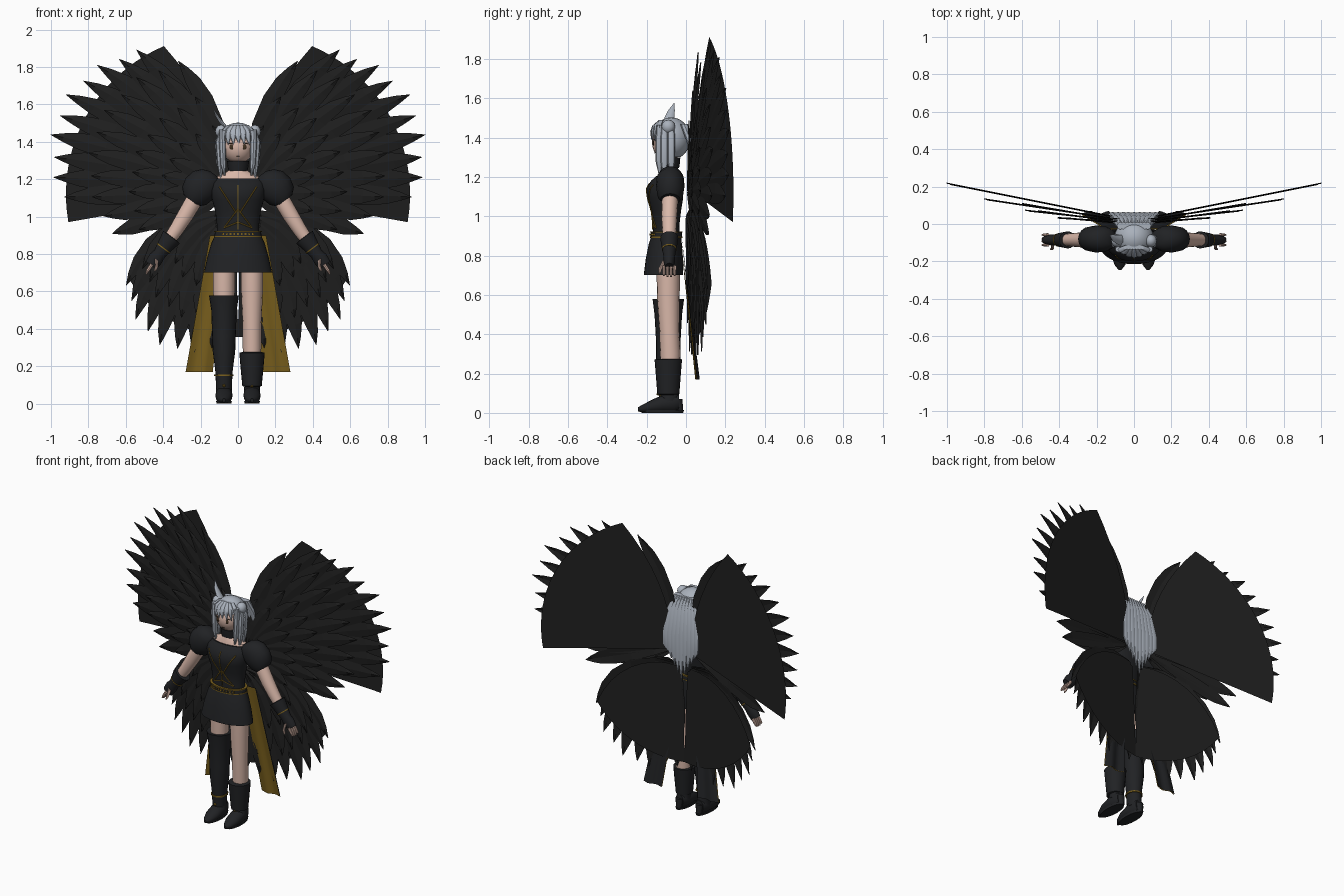
import bpy, bmesh, math
from mathutils import Vector as V

if "Cube" in bpy.data.objects:
    bpy.data.objects.remove(bpy.data.objects["Cube"])

def mat(name, rgb):
    m = bpy.data.materials.new(name)
    m.diffuse_color = (*rgb, 1)
    m.use_nodes = True
    m.node_tree.nodes["Principled BSDF"].inputs["Base Color"].default_value = m.diffuse_color
    return m

FEATHER = mat("feather_black", (.014, .014, .014))
CLOTH = mat("cloth_black", (.015, .016, .018))
GOLD = mat("gold", (.20, .12, .013))
SKIN = mat("skin", (.70, .48, .40))
HAIR = mat("silver_hair", (.40, .44, .50))
EYE = mat("eye_brown", (.05, .03, .015))
X, Y, Z = V((1, 0, 0)), V((0, 1, 0)), V((0, 0, 1))

def obj(name, bm, m, smooth=True, recalc=True):
    if recalc:
        bmesh.ops.recalc_face_normals(bm, faces=bm.faces)
    me = bpy.data.meshes.new(name)
    bm.to_mesh(me)
    bm.free()
    me.materials.append(m)
    o = bpy.data.objects.new(name, me)
    bpy.context.collection.objects.link(o)
    if smooth:
        bpy.ops.object.select_all(action='DESELECT')
        o.select_set(True)
        bpy.context.view_layer.objects.active = o
        bpy.ops.object.shade_smooth_by_angle(angle=math.radians(40))
    return o

def add_tube(bm, rings, u=X, v=Y, n=16):
    """Loft ellipses: each ring is (x, y, z, radius along u, radius along v)."""
    prev = None
    for x, y, z, a, b in rings:
        row = [bm.verts.new(V((x, y, z)) + u * a * math.cos(t) + v * b * math.sin(t))
               for t in (2 * math.pi * i / n for i in range(n))]
        if prev:
            for i in range(n):
                bm.faces.new((prev[i], prev[(i + 1) % n], row[(i + 1) % n], row[i]))
        else:
            bm.faces.new(row[::-1])
        prev = row
    bm.faces.new(prev)

def tube(name, rings, m, u=X, v=Y, n=16):
    bm = bmesh.new()
    add_tube(bm, rings, u, v, n)
    return obj(name, bm, m)

def ball(name, c, r, m, keep=None, seg=24):
    bm = bmesh.new()
    bmesh.ops.create_uvsphere(bm, u_segments=seg, v_segments=seg // 2, radius=1)
    for p in bm.verts:
        p.co = V([c[i] + p.co[i] * r[i] for i in range(3)])
    if keep:
        bmesh.ops.delete(bm, geom=[f for f in bm.faces if not keep(f.calc_center_median())], context='FACES')
    return obj(name, bm, m)

# ---- wings: fan mapping shared by the smooth backing and the feather layers
def wing(label, s, root, a0, a1, bend, back_r, slope, layers):
    def at(a, r, t, side=0, y_slope=slope, dy=0):
        f = max(0, min(1.15, (a - a1) / (a0 - a1)))
        g = math.radians(a + bend * (1 - t) * f)
        x = root[0] + r * t * math.cos(g) - side * math.sin(g)
        z = root[2] + r * t * math.sin(g) + side * math.cos(g)
        return V((s * x, root[1] + y_slope * abs(x) + dy, z))
    bm = bmesh.new()
    grid = [[bm.verts.new(at(a0 + (a1 - a0) * i / 20, back_r, .03 + .97 * j / 8)) for j in range(9)]
            for i in range(21)]
    for i in range(20):
        for j in range(8):
            bm.faces.new((grid[i][j], grid[i][j + 1], grid[i + 1][j + 1], grid[i + 1][j]))
    obj(label + "_backing", bm, FEATHER)
    bm = bmesh.new()
    for k, (n, b0, b1, r0, rm, r1, w, sl) in enumerate(layers):
        for i in range(n):
            f = i / (n - 1)
            a = b0 + (b1 - b0) * f
            r = r0 + (r1 - r0) * f + (rm - (r0 + r1) / 2) * math.sin(math.pi * f)
            r *= 1 + .012 * (-1) ** i
            dy = -.004 * (k + 1) - .003 * (i % 2)
            rows = []
            for t, ww in ((.04, .2), (.25, .6), (.5, .95), (.7, 1), (.84, .8), (.93, .42), (1, .02)):
                rows.append([bm.verts.new(at(a, r, t, q * w * ww, sl, dy - (.006 if q == 0 else 0)))
                             for q in (-1, 0, 1)])
            for p, q in zip(rows, rows[1:]):
                for j in (0, 1):
                    bm.faces.new((p[j], p[j + 1], q[j + 1], q[j]))
    obj(label + "_feathers", bm, FEATHER, smooth=False)

for s, side in ((1, "left"), (-1, "right")):
    wing(side + "_upper_wing", s, (.06, .025, 1.12), 67, -10, 20, .86, .235,
         [(10, 58, -1, .90, 1.0, .88, .056, .2), (11, 70, -19, .75, .78, .64, .05, .15),
          (9, 72, -22, .54, .53, .50, .045, .11), (8, 78, -30, .37, .36, .34, .04, .07)])
    wing(side + "_lower_wing", s, (.03, .015, 1.0), -32, -93, 42, .645, .2,
         [(9, -33, -88, .67, .78, .68, .05, .17), (8, -30, -88, .55, .6, .55, .045, .13),
          (6, -28, -85, .38, .42, .4, .04, .09)])

# ---- torso, skirt, belt
TORSO = [(.87, -.1, .115, .07), (.95, -.1, .112, .066), (1.03, -.1, .122, .075),
         (1.09, -.105, .138, .09), (1.14, -.107, .146, .093), (1.18, -.1, .143, .078), (1.205, -.09, .125, .06)]
tube("corset", [(0, c, z, a, b) for z, c, a, b in TORSO], CLOTH, n=32)
tube("shoulders_and_neck", [(0, -.085, 1.17, .13, .06), (0, -.085, 1.215, .115, .055), (0, -.085, 1.24, .06, .045),
                            (0, -.085, 1.26, .04, .04), (0, -.085, 1.33, .04, .04)], SKIN)
tube("choker", [(0, -.085, 1.245, .052, .05), (0, -.085, 1.27, .056, .054), (0, -.085, 1.298, .06, .056)], CLOTH)
tube("skirt", [(0, -.1, .91, .118, .073), (0, -.105, .86, .142, .084), (0, -.11, .78, .165, .095),
               (0, -.115, .70, .182, .1)], CLOTH, n=32)
tube("belt", [(0, -.1, .893, .127, .08), (0, -.1, .922, .122, .078)], CLOTH, n=32)
for z in (.893, .92):
    tube("belt_trim", [(0, -.1, z - .003, .129, .082), (0, -.1, z + .003, .129, .082)], GOLD, n=32)
bm = bmesh.new()
for i in range(-4, 5):
    bmesh.ops.create_cube(bm, size=.009)
    bmesh.ops.translate(bm, verts=bm.verts[-8:], vec=(i * .02, -.1 - .08 * math.sqrt(1 - (i * .02 / .127) ** 2), .907))
obj("belt_studs", bm, GOLD)

def front(x, z):
    """Point on the front of the corset."""
    for p, q in zip(TORSO, TORSO[1:]):
        if z <= q[0]:
            t = (z - p[0]) / (q[0] - p[0])
            c, a, b = (p[i] + (q[i] - p[i]) * t for i in (1, 2, 3))
            return V((x, c - b * math.sqrt(max(0, 1 - (x / a) ** 2)) - .002, z))

bm = bmesh.new()
for x0, z0, x1, z1 in ((0, 1.17, 0, .93), (.1, 1.16, .01, 1.02), (-.1, 1.16, -.01, 1.02),
                       (0, 1.04, .075, .94), (0, 1.04, -.075, .94), (.075, .94, 0, .97), (-.075, .94, 0, .97)):
    pts = [front(x0 + (x1 - x0) * i / 8, z0 + (z1 - z0) * i / 8) for i in range(9)]
    d = (pts[-1] - pts[0]).normalized()
    add_tube(bm, [(*p, .0035, .003) for p in pts], u=d.cross(Y).normalized(), n=6)
obj("corset_lacing", bm, GOLD)

# ---- coat tails, gold lining in front and black cloth behind
for s in (1, -1):
    for name, m, dy in (("coat_tail_lining", GOLD, 0), ("coat_tail_cloth", CLOTH, .007)):
        bm = bmesh.new()
        rows = []
        for i in range(7):
            t = i / 6
            rows.append([bm.verts.new((s * ((.05 + .085 * t) * (1 - q) + (.15 + .13 * t) * q),
                         -.03 + .085 * t + dy + .008 * t * math.cos(q * 9), .9 - .73 * t))
                         for q in (j / 8 for j in range(9))])
        for p, q in zip(rows, rows[1:]):
            for j in range(8):
                bm.faces.new((p[j], p[j + 1], q[j + 1], q[j]))
        obj(name, bm, m)

# ---- arms, along a line sloping down and outward
for s, side in ((1, "left"), (-1, "right")):
    def arm(name, rings, m, n=16, side=s):
        d = V((side * .6, 0, -.8))
        return tube(side_name + name, [(side * x, y, z, a, b) for x, y, z, a, b in rings], m, u=d.cross(Y), n=n)
    side_name = side + "_"
    arm("puff_sleeve", [(.125, -.08, 1.225, .03, .03), (.14, -.08, 1.215, .065, .055), (.17, -.08, 1.19, .088, .07),
                        (.205, -.08, 1.15, .093, .072), (.235, -.08, 1.11, .08, .066), (.25, -.08, 1.085, .05, .05)], CLOTH)
    arm("arm", [(.21, -.08, 1.13, .046, .042), (.28, -.085, 1.01, .043, .04), (.33, -.085, .93, .038, .036),
                (.40, -.085, .83, .03, .028)], SKIN)
    arm("glove", [(.357, -.085, .895, .03, .03), (.355, -.085, .89, .056, .046), (.385, -.085, .85, .045, .04),
                  (.42, -.085, .80, .034, .03), (.44, -.085, .775, .04, .03), (.465, -.085, .74, .036, .022)], CLOTH)
    for i in range(4):
        y = -.112 + .018 * i
        arm("finger", [(.46, y, .745, .01, .009), (.48, y, .715, .009, .008), (.49, y, .69 + .006 * abs(i - 1.5), .005, .005)],
            SKIN, 8)
    arm("thumb", [(.435, -.11, .77, .011, .011), (.435, -.13, .735, .009, .009), (.445, -.135, .71, .005, .005)], SKIN, 8)
    arm("cuff_trim", [(.396, -.085, .833, .044, .038), (.40, -.085, .828, .043, .037)], GOLD)

# ---- legs, one long stocking boot and one short boot
for s, side in ((1, "left"), (-1, "right")):
    x = s * .075
    tube(side + "_leg", [(x, -.09, .78, .06, .06), (x, -.09, .6, .058, .058), (x, -.085, .42, .05, .05),
                         (x, -.08, .3, .05, .052), (x, -.08, .1, .034, .036)], SKIN)
    if s > 0:
        prof = [(.275, .055, .055), (.272, .068, .07), (.2, .062, .064), (.095, .052, .056), (.09, .04, .04)]
    else:
        prof = [(.575, .06, .06), (.578, .08, .08), (.5, .068, .07), (.36, .063, .062), (.28, .06, .062),
                (.17, .046, .052), (.08, .042, .048)]
    tube(side + "_boot", [(x, -.09, z, a, b) for z, a, b in prof], CLOTH, n=20)
    tube(side + "_ankle", [(x, -.08, .13, .038, .04), (x, -.085, .06, .044, .05)], CLOTH)
    tube(side + "_shoe", [(x, -.035, .055, .03, .04), (x, -.06, .05, .042, .05), (x, -.12, .045, .046, .045),
                          (x, -.175, .033, .044, .033), (x, -.22, .022, .028, .02), (x, -.245, .018, .008, .01)],
         CLOTH, v=Z)
    tube(side + "_sole", [(x, -.12, 0, .04, .105), (x, -.12, .014, .042, .11)], CLOTH)
    tube(side + "_heel", [(x, -.03, 0, .016, .016), (x, -.04, .07, .028, .022)], CLOTH)
    tube(side + "_shoe_star", [(x, -.128, .098, .014, .014), (x, -.15, .094, .003, .003)], GOLD, v=Z, n=5)
tube("anklet", [(-.075, -.09, .148, .052, .057), (-.075, -.09, .157, .052, .057)], GOLD)

# ---- head and face
ball("head", (0, -.09, 1.375), (.083, .083, .092), SKIN)

def face_y(x, z):
    return -.09 - .083 * math.sqrt(max(0, 1 - (x / .083) ** 2 - ((z - 1.375) / .092) ** 2))

for s in (1, -1):
    ball("eye", (s * .034, face_y(.034, 1.372) + .001, 1.372), (.012, .004, .014), EYE, seg=12)
    ball("brow", (s * .036, face_y(.036, 1.39) + .001, 1.39), (.018, .004, .003), EYE, seg=12)
ball("mouth", (0, face_y(0, 1.322), 1.322), (.008, .003, .002), EYE, seg=12)

# ---- hair cap, fringe, side locks and long back hair
ball("hair_cap", (0, -.075, 1.395), (.106, .098, .108), HAIR,
     keep=lambda c: c.y > -.1 and c.z > 1.31 or c.z > 1.435)

def locks(name, paths, n=8):
    bm = bmesh.new()
    for p in paths:
        add_tube(bm, p, n=n)
    obj(name, bm, HAIR)

locks("fringe", [[(x * .55, -.125, 1.49, .012, .012), (x * .9, -.158 + 3 * x * x, 1.46, .019, .014),
                  (x, -.172 + 6 * x * x, 1.43, .017, .01), (x * 1.08 + .005, -.175 + 6 * x * x, 1.39 - abs(x) * .15, .001, .002)]
                 for x in (-.08, -.053, -.027, 0, .027, .053, .08)])
locks("side_locks", [[(s * .085, y, 1.465, .015, .015), (s * (.097 + o), y, 1.40, .019, .02),
                      (s * (.092 + o), y, 1.28, .016, .02), (s * (.085 + o), y, zt, .004, .006)]
                     for s in (1, -1) for o, y, zt in ((-.013, -.135, 1.22), (.004, -.11, 1.19), (.008, -.075, 1.21))])
for s in (1, -1):
    ball("hair_tuft", (s * .09, -.09, 1.455), (.032, .035, .036), HAIR, seg=12)
locks("back_hair", [[(x * .7, -.01, 1.47, .018, .02), (x * .95, .025, 1.38, .022, .022), (x * 1.12, .048, 1.22, .022, .016),
                     (x * 1.1, .052, 1.08 + abs(x) * .6, .022, .012), (x * .95, .05, .93 + abs(x) * 1.6, .002, .004)]
                    for x in [i * .026 for i in range(-4, 5)]])
locks("hair_spike", [[(-.055, -.08, 1.46, .014, .022), (-.085, -.085, 1.5, .013, .026),
                      (-.112, -.075, 1.535, .009, .018), (-.13, -.06, 1.575, .001, .002)]])
